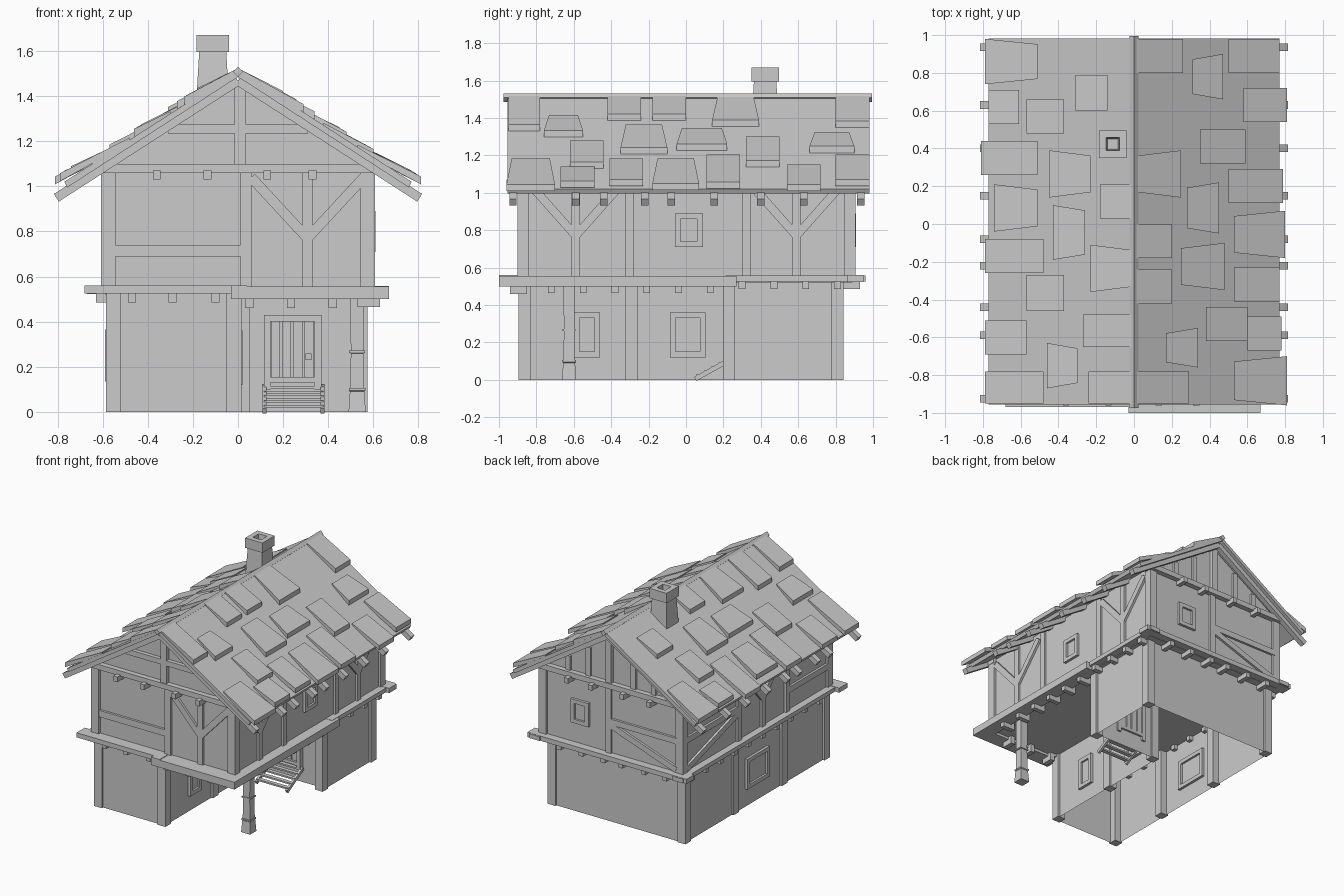
import bpy, bmesh
from math import radians
from mathutils import Vector as V, Matrix

old = bpy.data.objects.get("Cube")
if old:
    bpy.data.objects.remove(old, do_unlink=True)

stone = bpy.data.materials.new("plain_grey")
stone.use_nodes = True
grey = (0.6, 0.6, 0.6, 1)
stone.diffuse_color = grey
stone.node_tree.nodes["Principled BSDF"].inputs["Base Color"].default_value = grey


def finish(name, bm):
    mesh = bpy.data.meshes.new(name)
    bm.to_mesh(mesh)
    bm.free()
    mesh.materials.append(stone)
    obj = bpy.data.objects.new(name, mesh)
    bpy.context.collection.objects.link(obj)
    return obj


def box(bm, x0, x1, y0, y1, z0, z1):
    lo, hi = V((x0, y0, z0)), V((x1, y1, z1))
    size = Matrix.Diagonal((*(hi - lo), 1))
    bmesh.ops.create_cube(bm, size=1, matrix=Matrix.Translation((lo + hi) / 2) @ size)


def bar(bm, p, q, wide, out, deep):
    """Straight timber from p to q, lying against a wall that faces out."""
    p, q, out = V(p), V(q), V(out)
    axis = q - p
    side = out.cross(axis).normalized()
    m = Matrix((axis, side * wide, out * deep)).transposed().to_4x4()
    bmesh.ops.create_cube(bm, size=1, matrix=Matrix.Translation((p + q) / 2) @ m)


def prism(bm, outline, y0, y1):
    a, b = ([bm.verts.new((x, y, z)) for x, z in outline] for y in (y0, y1))
    n = len(outline)
    bm.faces.new(a)
    bm.faces.new(b[::-1])
    for i in range(n):
        j = (i + 1) % n
        bm.faces.new((a[j], a[i], b[i], b[j]))
    bmesh.ops.recalc_face_normals(bm, faces=bm.faces)


class Wall:
    """Maps positions along a wall (u) and up it (z) into space."""
    def __init__(self, axis, offset, sign):
        self.axis, self.offset = axis, offset
        self.out = V((sign, 0, 0)) if axis == "x" else V((0, sign, 0))

    def at(self, u, z):
        return V((self.offset, u, z) if self.axis == "x" else (u, self.offset, z))

    def timber(self, bm, u0, z0, u1, z1, wide=0.045, deep=0.035):
        bar(bm, self.at(u0, z0), self.at(u1, z1), wide, self.out, deep)

    def post(self, bm, u, wide=0.045):
        self.timber(bm, u, FLOOR, u, EAVE, wide)

    def tree(self, bm, u, reach=0.24):
        self.post(bm, u)
        for s in (-1, 1):
            self.timber(bm, u, 0.77, u + s * reach, 1.04)

    def window(self, name, u, z, w, h):
        bm = bmesh.new()
        for s in (-1, 1):
            e, t = s * (w / 2 - 0.015), s * (h / 2 - 0.015)
            self.timber(bm, u + e, z - h / 2, u + e, z + h / 2, 0.03, 0.04)
            self.timber(bm, u - w / 2, z + t, u + w / 2, z + t, 0.03, 0.04)
        self.timber(bm, u - w / 2, z, u + w / 2, z, h - 0.02, 0.009)
        finish(name, bm)


FLOOR, EAVE = 0.54, 1.07
RIDGE, SLOPE = 1.515, 0.643
front, back = Wall("y", -0.88, -1), Wall("y", 0.89, 1)
right, left = Wall("x", -0.59, -1), Wall("x", 0.59, 1)
porch_side, low_right = Wall("x", 0, 1), Wall("x", -0.57, -1)

# Ground floor: an L-shaped shell open underneath
bm = bmesh.new()
plan = [(-0.57, -0.88), (0, -0.88), (0, 0.25), (0.56, 0.25), (0.56, 0.83), (-0.57, 0.83)]
rings = [[bm.verts.new((x, y, z)) for x, y in plan] for z in (0, 0.53)]
for i in range(len(plan)):
    j = (i + 1) % len(plan)
    bm.faces.new((rings[0][i], rings[0][j], rings[1][j], rings[1][i]))
finish("ground_floor_walls", bm)

bm = bmesh.new()
spots = plan + [(0, -0.27), (-0.57, -0.33), (-0.57, 0.25)]
for x, y in spots:
    cx = x - 0.018 if x > 0 or y < 0.2 and x == 0 else x + 0.018
    cy = y + 0.018 if y < -0.8 else y - 0.02
    box(bm, cx - 0.033, cx + 0.033, cy - 0.033, cy + 0.033, 0, 0.53)
finish("ground_floor_posts", bm)

# Upper floor with gables in one prism
bm = bmesh.new()
prism(bm, [(-0.59, 0.52), (0.59, 0.52), (0.59, 1.09), (0, 1.46), (-0.59, 1.09)], -0.88, 0.89)
finish("upper_floor_walls", bm)

# Floor bands around the storey line
bm = bmesh.new()
box(bm, -0.68, 0, -0.97, -0.87, 0.525, 0.56)
box(bm, 0, 0.67, -1, -0.88, 0.5, 0.555)
box(bm, -0.03, 0.04, -1, -0.85, 0.5, 0.56)
box(bm, 0.56, 0.67, -1, 0.27, 0.5, 0.555)
box(bm, 0.56, 0.645, 0.21, 0.96, 0.525, 0.557)
box(bm, -0.645, -0.56, -0.97, 0.96, 0.525, 0.557)
box(bm, -0.67, 0.67, 0.86, 0.95, 0.523, 0.559)
finish("floor_bands", bm)

# Joist ends below the bands and below the gables
bm = bmesh.new()
for x in (-0.47, -0.29, -0.1, 0.05, 0.235, 0.42):
    drop = 0.025 if x > 0 else 0
    box(bm, x - 0.018, x + 0.018, -0.94, -0.85, 0.485 - drop, 0.525)
    box(bm, x - 0.018, x + 0.018, 0.8, 0.93, 0.485, 0.525)
for i in range(10):
    y = -0.72 + i * 0.17
    box(bm, -0.63, -0.54, y - 0.018, y + 0.018, 0.485, 0.525)
    box(bm, 0.53, 0.63, y - 0.018, y + 0.018, 0.465 if y < 0.2 else 0.485, 0.525)
for x in (-0.36, -0.135, 0.13, 0.33):
    for y in (-0.91, 0.92):
        box(bm, x - 0.017, x + 0.017, y - 0.05, y + 0.05, 1.03, 1.07)
finish("joist_ends", bm)

# Upper timber frame
bm = bmesh.new()
for x in (-0.575, 0.575):
    for y in (-0.87, 0.875):
        box(bm, x - 0.032, x + 0.032, y - 0.03, y + 0.03, FLOOR, 1.08)
front.post(bm, 0.035, 0.05)
front.tree(bm, 0.308, 0.25)
front.timber(bm, -0.55, 0.715, 0.01, 0.715, 0.05)
back.post(bm, 0.02)
back.timber(bm, 0.02, 0.8, -0.56, 0.8)
back.timber(bm, 0, 0.77, -0.55, 0.58)
for y in (-0.59, 0.59):
    left.tree(bm, y)
for y in (-0.3, 0.325):
    left.post(bm, y)
for y in (-0.36, 0.22):
    right.post(bm, y)
right.tree(bm, -0.07)
right.timber(bm, -0.36, 0.715, -0.86, 0.715)
right.timber(bm, 0.22, 0.8, 0.86, 0.8)
right.timber(bm, 0.23, 0.77, 0.85, 0.58)
finish("upper_timber_frame", bm)

# Gable trusses
bm = bmesh.new()
for wall in (front, back):
    wall.timber(bm, -0.61, 1.08, 0.61, 1.08, 0.04, 0.08)
    wall.timber(bm, 0.01, 1.08, 0.01, 1.47, 0.05, 0.06)
front.timber(bm, -0.31, 1.255, 0.31, 1.255, 0.04, 0.06)
for x in (-0.36, -0.19, 0.19, 0.36):
    back.timber(bm, x, 1.08, x, 1.44 - SLOPE * abs(x), 0.04)
finish("gable_trusses", bm)

# Roof deck, rafters and ridge
bm = bmesh.new()
edge = RIDGE - SLOPE * 0.77
prism(bm, [(0, RIDGE), (0.77, edge), (0.757, edge - 0.025), (0, RIDGE - 0.03),
           (-0.757, edge - 0.025), (-0.77, edge)], -0.955, 0.982)
finish("roof_deck", bm)

bm = bmesh.new()
for y in (-0.925, -0.59, -0.44, -0.22, -0.08, 0.15, 0.4, 0.63, 0.935):
    for s in (-1, 1):
        bar(bm, (0, y, RIDGE - 0.048), (s * 0.805, y, RIDGE - 0.048 - SLOPE * 0.805),
            0.04, (0, 1, 0), 0.04)
finish("rafters", bm)

bm = bmesh.new()
m = Matrix.Translation((0, 0.01, 1.508)) @ Matrix.Rotation(radians(45), 4, "Y")
bmesh.ops.create_cube(bm, size=1, matrix=m @ Matrix.Diagonal((0.032, 1.97, 0.032, 1)))
finish("ridge_beam", bm)

# Shingles in hundredths: inner and outer reach, front and back edge
shingles = {
    -1: [(51, 79, 74, 98), (61, 77, 53, 71), (37, 57, 48, 66), (14, 31, 60, 79), (51, 81, 26, 44),
         (23, 45, 14, 39), (51, 74, -4, 21), (1, 18, 3, 21), (26, 43, -19, 10), (48, 79, -26, -8),
         (1, 23, -36, -11), (37, 57, -46, -27), (1, 27, -65, -48), (57, 79, -69, -51),
         (30, 46, -87, -63), (48, 79, -95, -78), (1, 24, -95, -78)],
    1: [(50, 77, 80, 98), (1, 26, 80, 98), (31, 47, 66, 90), (58, 81, 54, 72), (35, 59, 32, 50),
        (2, 25, 14, 39), (50, 79, 11, 29), (28, 45, -5, 22), (53, 80, -18, 7), (1, 20, -18, 0),
        (25, 48, -35, -10), (53, 77, -41, -23), (1, 20, -42, -24), (38, 60, -62, -44),
        (60, 78, -67, -49), (17, 34, -76, -55), (53, 81, -96, -70), (1, 29, -95, -78)],
}
bm = bmesh.new()
for s, rows in shingles.items():
    for row in rows:
        x0, x1, y0, y1 = (n / 100 for n in row)
        pinch = 0.028 if y1 - y0 > 0.2 else 0
        lift = 0.05 if x1 > 0.7 else 0.036
        cube = bmesh.ops.create_cube(bm, size=1)["verts"]
        for v in cube:
            outer, top = v.co.x > 0, v.co.z > 0
            x = x1 if outer else x0
            inset = 0 if outer else pinch
            y = y0 + inset if v.co.y < 0 else y1 - inset
            rise = (lift if top else lift - 0.035) if outer else (0.01 if top else -0.015)
            v.co = (s * x, y, RIDGE - SLOPE * x + rise)
bmesh.ops.recalc_face_normals(bm, faces=bm.faces)
finish("roof_shingles", bm)

# Chimney and porch column: stacked square sections
def tower(name, x, y, steps, hollow=False):
    bm = bmesh.new()
    rings = [[bm.verts.new((x + a * r, y + b * r, z))
              for a, b in ((-1, -1), (1, -1), (1, 1), (-1, 1))] for r, z in steps]
    for lo, hi in zip(rings, rings[1:]):
        for i in range(4):
            j = (i + 1) % 4
            bm.faces.new((lo[i], lo[j], hi[j], hi[i]))
    bm.faces.new(rings[0][::-1])
    bm.faces.new(rings[-1])
    finish(name, bm)


tower("chimney", -0.112, 0.423, [(0.075, 1.34), (0.06, 1.595), (0.073, 1.595), (0.073, 1.67),
                                 (0.035, 1.67), (0.028, 1.6)])
tower("porch_column", 0.528, -0.625, [(0.038, 0), (0.032, 0.09), (0.037, 0.095), (0.037, 0.105),
      (0.03, 0.105), (0.028, 0.26), (0.035, 0.262), (0.035, 0.272), (0.028, 0.272), (0.03, 0.51)])

# Windows
porch_side.window("porch_front_window", -0.53, 0.24, 0.14, 0.24)
porch_side.window("porch_rear_window", 0.01, 0.24, 0.19, 0.24)
low_right.window("right_ground_window", -0.03, 0.25, 0.27, 0.23)
left.window("left_upper_window", 0.015, 0.8, 0.15, 0.18)
back.window("back_upper_window", 0.26, 0.8, 0.15, 0.18)

# Door of planks with frame, threshold and handle
bm = bmesh.new()
for i in range(4):
    x = 0.167 + i * 0.049
    box(bm, x - 0.02, x + 0.02, 0.232, 0.26, 0.155, 0.4)
for x in (0.13, 0.355):
    box(bm, x - 0.015, x + 0.015, 0.215, 0.265, 0.1, 0.43)
box(bm, 0.14, 0.345, 0.22, 0.265, 0.4, 0.43)
box(bm, 0.14, 0.345, 0.215, 0.265, 0.13, 0.155)
box(bm, 0.3, 0.325, 0.215, 0.235, 0.23, 0.26)
finish("door", bm)

# Open stairs to the door
bm = bmesh.new()
for x in (0.118, 0.375):
    bar(bm, (x, 0.05, 0.005), (x, 0.24, 0.11), 0.025, (1, 0, 0), 0.018)
for i in range(5):
    y, z = 0.07 + i * 0.04, 0.018 + i * 0.021
    box(bm, 0.115, 0.378, y - 0.015, y + 0.015, z, z + 0.012)
finish("stairs", bm)
